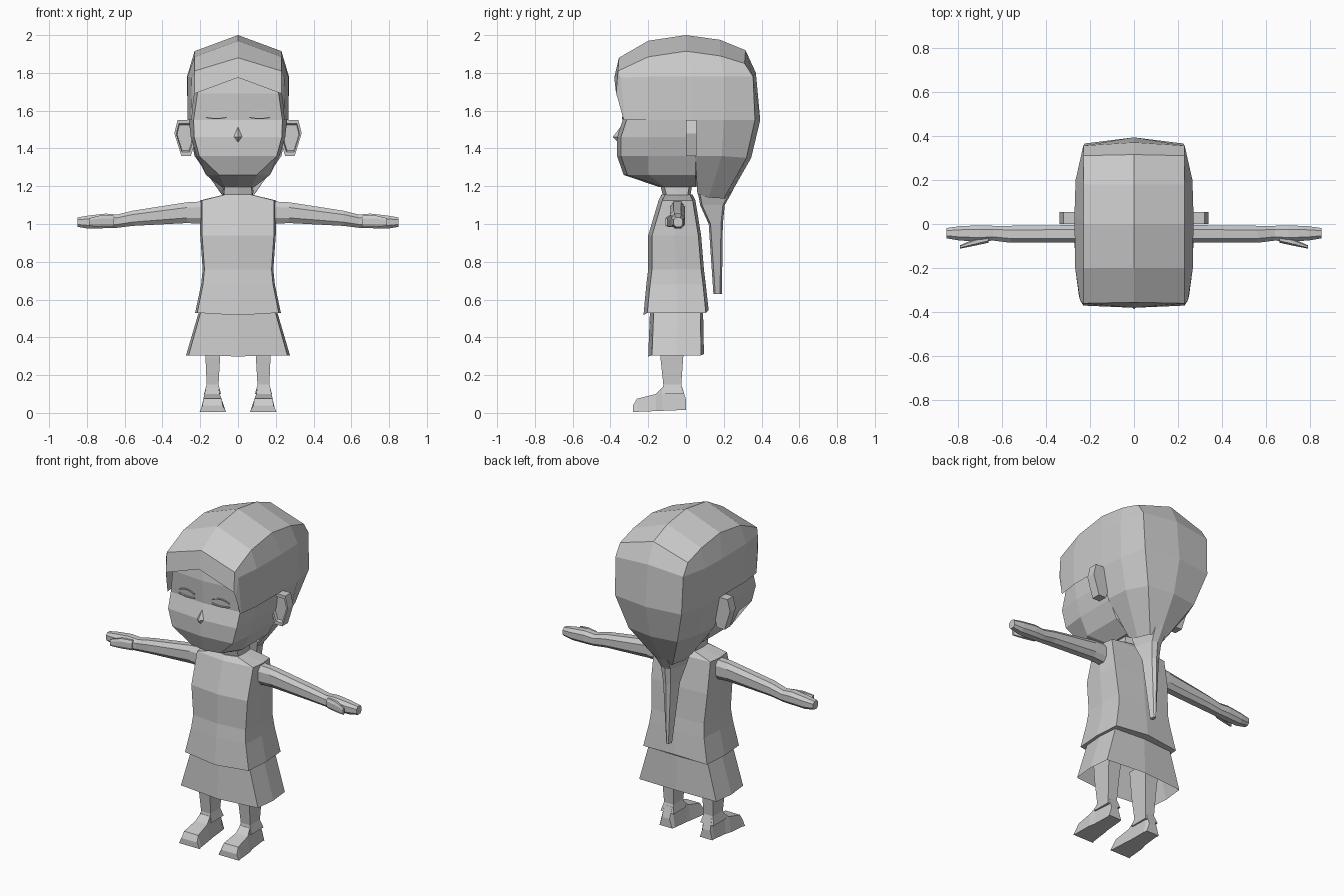
import bpy, bmesh

if "Cube" in bpy.data.objects:
    bpy.data.objects.remove(bpy.data.objects["Cube"], do_unlink=True)

grey = bpy.data.materials.new("plain grey")
grey.use_nodes = True
COLOUR = (0.6, 0.6, 0.6, 1)
grey.diffuse_color = COLOUR
grey.node_tree.nodes["Principled BSDF"].inputs["Base Color"].default_value = COLOUR


def build(name, grids, closed=False, cap=True, centred=True):
    """Skin grids of points, mirror them across x and join the halves.
    closed rings wrap round; cap fills the open ends."""
    bm = bmesh.new()
    for side in (1, -1):
        for grid in grids:
            rows = [[bm.verts.new((side * x, y, z)) for x, y, z in r] for r in grid]
            n = len(rows[0])
            for a, b in zip(rows, rows[1:]):
                for i in range(n if closed else n - 1):
                    j = (i + 1) % n
                    bm.faces.new((a[i], a[j], b[j], b[i]))
    bmesh.ops.remove_doubles(bm, verts=bm.verts, dist=0.0005)
    if cap:
        bmesh.ops.holes_fill(bm, edges=[e for e in bm.edges if e.is_boundary], sides=0)
    bmesh.ops.recalc_face_normals(bm, faces=bm.faces)
    mesh = bpy.data.meshes.new(name)
    bm.to_mesh(mesh)
    bm.free()
    mesh.materials.append(grey)
    obj = bpy.data.objects.new(name, mesh)
    bpy.context.collection.objects.link(obj)
    return obj


def half_box(z, x, front, back, bulge=0.01, lean=0.0):
    """Half a body ring with slightly pointed front and back."""
    return [(0, front - bulge, z - lean), (x * 0.95, front + bulge, z),
            (x, (front + back) / 2, z), (x * 0.95, back - bulge, z),
            (0, back + bulge / 2, z + lean)]


def block_x(x, y0, y1, z0, z1, c=0.25):
    """Ring across an arm, with the top corners cut."""
    dy, dz = (y1 - y0) * c, (z1 - z0) * c
    return [(x, y0, z0 + dz), (x, y0 + dy, z0), (x, y1 - dy, z0), (x, y1, z0 + dz),
            (x, y1, z1 - dz), (x, y1 - dy, z1), (x, y0 + dy, z1), (x, y0, z1 - dz)]


def block_z(z, x0, x1, y0, y1, tilt=0.0):
    return [(x0, y0, z + tilt), (x1, y0, z + tilt), (x1, y1, z), (x0, y1, z)]


# Head: jaw and face, open part hidden under the hair
head = []
for z, front, corner, wide, back in (
        (1.80, -.33, .20, .25, .25), (1.69, -.345, .215, .25, .25),
        (1.55, -.335, .235, .26, .25), (1.46, -.365, .232, .25, .24),
        (1.36, -.365, .205, .22, .2), (1.26, -.33, .10, .17, .15),
        (1.195, -.14, .07, .085, .05)):
    mid = max(-.2, front + .03)
    head.append([(0, front, z), (corner, front + .02, z), (wide, mid, z),
                 (wide, .05, z), (0, back, z)])
build("head", [head])

# Nose: small wedge
build("nose", [[[(0, -.335, 1.53), (.004, -.335, 1.53)],
                [(0, -.388, 1.46), (.022, -.362, 1.462)],
                [(0, -.362, 1.435), (.004, -.362, 1.435)]]])

# Closed eyelids: thin curved plates on the face
for name, z0, sag in (("upper_lid", 1.585, .025), ("lower_lid", 1.562, -.012)):
    lid = []
    for i in range(7):
        t = i / 6
        x, z = .06 + .11 * t, z0 + sag * (1 - (2 * t - 1) ** 2) * .6
        y = -.341 + x * .085
        lid.append([(x, y - .004, z), (x, y - .004, z + .006),
                    (x, y + .006, z + .006), (x, y + .006, z)])
    build(name, [lid], closed=True)

# Hair: crown with centre ridge, then the side and back curtain
crown = [
    [(0, -.38, 1.775), (.23, -.37, 1.69), (.235, -.36, 1.66), (.245, -.33, 1.55)],
    [(0, -.355, 1.88), (.23, -.36, 1.81), (.245, -.345, 1.775), (.25, -.325, 1.55)],
    [(0, -.2, 1.97), (.23, -.2, 1.885), (.267, -.2, 1.78), (.267, -.2, 1.55)],
    [(0, 0, 2.0), (.23, 0, 1.915), (.27, .04, 1.78), (.267, .04, 1.55)]]
crown_back = [
    [(0, 0, 2.0), (.23, 0, 1.915), (.27, .04, 1.78)],
    [(0, .18, 1.975), (.23, .18, 1.89), (.265, .2, 1.78)],
    [(0, .315, 1.92), (.23, .31, 1.85), (.23, .355, 1.78)],
    [(0, .37, 1.80), (.23, .355, 1.78), (.23, .355, 1.78)]]
curtain = [
    [(.27, .04, 1.78), (.265, .2, 1.78), (.23, .355, 1.78), (0, .37, 1.80)],
    [(.267, .04, 1.55), (.262, .2, 1.55), (.225, .365, 1.55), (0, .393, 1.55)],
    [(.23, .05, 1.36), (.22, .19, 1.36), (.165, .32, 1.35), (0, .345, 1.35)],
    [(.085, .06, 1.16), (.075, .12, 1.14), (.05, .2, 1.135), (0, .22, 1.13)]]
build("hair", [crown, crown_back, curtain], cap=False)

# Tail of hair down the back
tail = [[(0, front, z), (x, front + .01, z), (x * .5, back - .01, z), (0, back, z)]
        for z, x, front, back in ((1.18, .085, .06, .25), (1.10, .065, .075, .205),
                                  (1.0, .05, .12, .195), (.63, .014, .145, .19))]
build("hair_tail", [tail])

# Ears with a sunken front
outline = [(.23, 1.55), (.32, 1.55), (.337, 1.48), (.30, 1.36), (.25, 1.36), (.23, 1.42)]
cx, cz = .285, 1.46


def ear_ring(y, s):
    return [(cx + (x - cx) * s, y, cz + (z - cz) * s) for x, z in outline]


build("ears", [[ear_ring(.015, .72), ear_ring(0, .8), ear_ring(0, 1), ear_ring(.055, 1)]],
      closed=True)

# Neck
build("neck", [[half_box(1.22, .075, -.13, .03), half_box(1.10, .08, -.1, .01)]])

# Tunic with sloping shoulders
tunic = [half_box(1.155, .075, -.12, .03), half_box(1.125, .2, -.135, .045),
         half_box(.94, .2, -.19, .075), half_box(.76, .187, -.19, .09),
         half_box(.68, .195, -.2, .1), half_box(.53, .227, -.215, .115, .01, .013)]
build("tunic", [tunic])

# Skirt, open underneath
build("skirt", [[half_box(.56, .2, -.18, .085), half_box(.305, .275, -.19, .09, .01, .006)]],
      cap=False)

# Arms and hands
arm = [block_x(.17, -.085, -.005, 1.0, 1.12), block_x(.27, -.085, -.005, 1.005, 1.115),
       block_x(.56, -.085, -.008, .99, 1.07), block_x(.64, -.075, -.008, .98, 1.05),
       block_x(.70, -.08, -.006, .978, 1.055), block_x(.79, -.075, -.01, .975, 1.045),
       block_x(.85, -.065, -.018, .985, 1.035)]
build("arms", [arm], closed=True)
thumb = [block_x(.66, -.085, -.05, .985, 1.045), block_x(.73, -.1, -.07, .985, 1.045),
         block_x(.79, -.112, -.097, .99, 1.03)]
build("thumbs", [thumb], closed=True)

# Legs
build("legs", [[block_z(.45, .085, .18, -.14, 0), block_z(.29, .095, .172, -.135, -.015),
                block_z(.15, .103, .166, -.12, -.025), block_z(.1, .09, .18, -.13, -.01)]],
      closed=True)

# Feet: heel to toe wedge
foot = []
for y, top, inner, outer in ((0, .07, .10, .175), (-.02, .135, .095, .172),
                             (-.125, .135, .09, .18), (-.16, .1, .085, .19),
                             (-.26, .075, .075, .195), (-.28, .04, .07, .2)):
    base = .016 + y * .04
    foot.append([(inner - .006, y, base), (outer + .004, y, base),
                 (outer - .012, y, top), (inner + .012, y, top)])
build("feet", [foot], closed=True)
